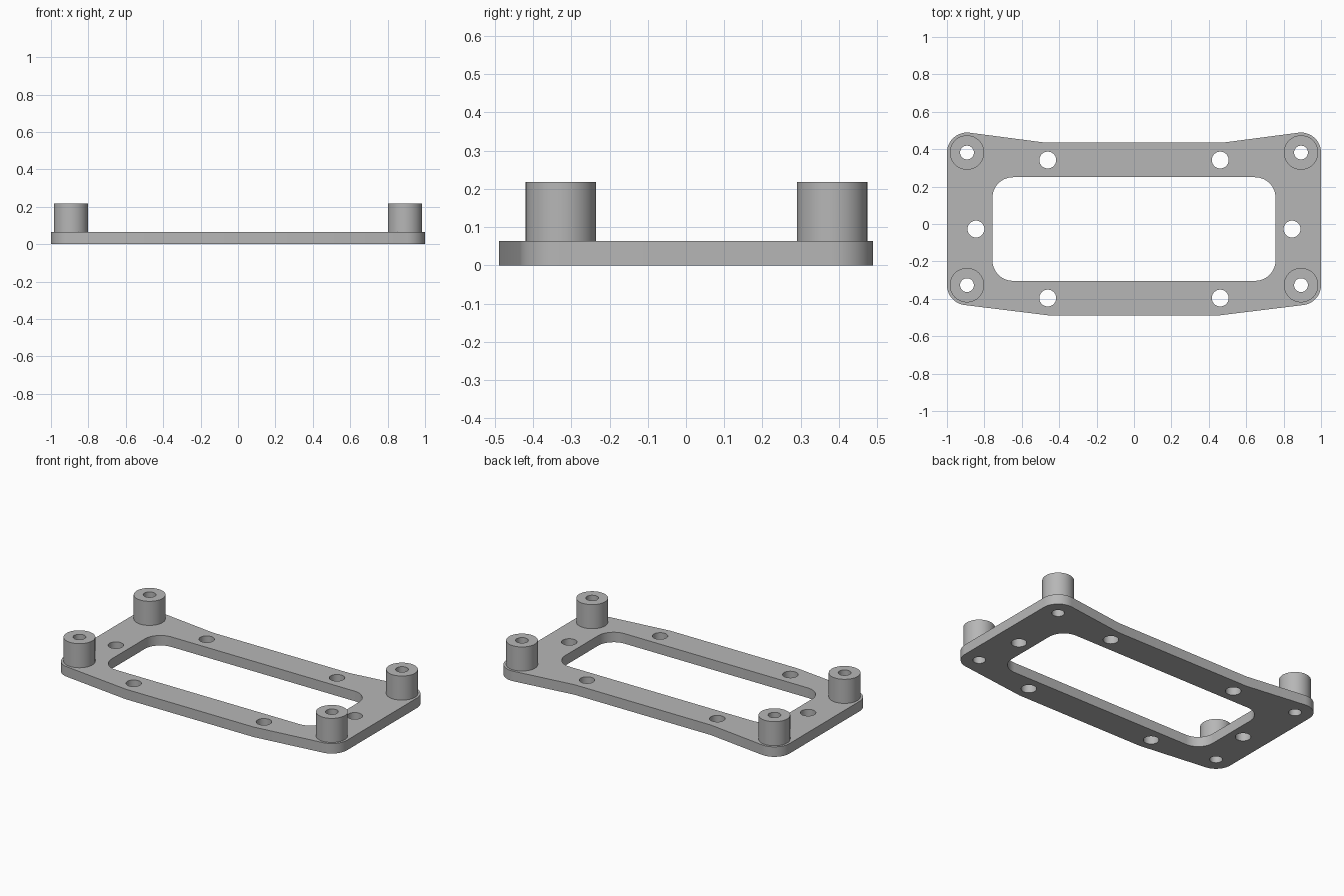
import bpy, bmesh
from math import acos, atan2, cos, pi, radians, sin, tau
from mathutils import Matrix, Vector

PLATE_TOP, POST_TOP = 0.064, 0.218
POST_X, POST_YS = 0.893, (0.382, -0.327)
POST_R, BORE_R, CORNER_R = 0.092, 0.037, 0.107
SCREW_R, MID_Y = 0.045, -0.027

cube = bpy.data.objects.get("Cube")
if cube:
    bpy.data.objects.remove(cube, do_unlink=True)

grey = bpy.data.materials.new("plain grey")
grey.use_nodes = True
grey.diffuse_color = (0.47, 0.47, 0.47, 1)
grey.node_tree.nodes["Principled BSDF"].inputs["Base Color"].default_value = grey.diffuse_color


def arc(cx, cy, r, start, end, steps=12):
    angles = [start + (end - start) * i / steps for i in range(steps + 1)]
    return [Vector((cx + r * cos(a), cy + r * sin(a))) for a in angles]


def circle(cx, cy, r, steps=48):
    return arc(cx, cy, r, 0, tau, steps)[:-1]


def tangent_angle(knee, y, side):
    # Angle on the corner circle where a line from the knee touches it
    d = Vector((knee[0] - POST_X, knee[1] - y))
    return atan2(d.y, d.x) - side * acos(CORNER_R / d.length)


def finish(bm, name):
    bmesh.ops.remove_doubles(bm, verts=bm.verts, dist=0.0001)
    bmesh.ops.recalc_face_normals(bm, faces=bm.faces)
    mesh = bpy.data.meshes.new(name)
    bm.to_mesh(mesh)
    bm.free()
    mesh.materials.append(grey)
    obj = bpy.data.objects.new(name, mesh)
    bpy.context.collection.objects.link(obj)
    bpy.ops.object.select_all(action='DESELECT')
    obj.select_set(True)
    bpy.context.view_layer.objects.active = obj
    bpy.ops.object.shade_smooth_by_angle(angle=radians(30))
    return obj


# Plate outline: right half from front to back, then mirrored
back_y, front_y = POST_YS
front_knee, back_knee = Vector((0.452, -0.489)), Vector((0.482, 0.436))
right = [front_knee]
right += arc(POST_X, front_y, CORNER_R, tangent_angle(front_knee, front_y, -1) - tau
             if tangent_angle(front_knee, front_y, -1) > pi else
             tangent_angle(front_knee, front_y, -1), 0)
right += arc(POST_X, back_y, CORNER_R, 0, tangent_angle(back_knee, back_y, 1))
right.append(back_knee)
outline = right + [Vector((-p.x, p.y)) for p in reversed(right)]

# Rounded central window
wx, wy, wr = 0.757, 0.277, 0.11
window = []
for i, (sx, sy) in enumerate(((1, 1), (-1, 1), (-1, -1), (1, -1))):
    window += arc(sx * (wx - wr), MID_Y + sy * (wy - wr), wr, i * pi / 2, (i + 1) * pi / 2)

# Screw holes and post bores
loops = [outline, window]
for s in (-1, 1):
    loops.append(circle(s * 0.845, MID_Y, SCREW_R))
    loops += [circle(s * 0.461, MID_Y + t * 0.369, SCREW_R) for t in (-1, 1)]
    loops += [circle(s * POST_X, y, BORE_R) for y in POST_YS]

# Base plate: filled flat curve with holes, extruded
curve = bpy.data.curves.new("plate_profile", 'CURVE')
curve.dimensions, curve.fill_mode = '2D', 'BOTH'
curve.extrude = PLATE_TOP / 2
for loop in loops:
    spline = curve.splines.new('POLY')
    spline.points.add(len(loop) - 1)
    for point, p in zip(spline.points, loop):
        point.co = (p.x, p.y, 0, 1)
    spline.use_cyclic_u = True
helper = bpy.data.objects.new("plate_profile", curve)
bpy.context.collection.objects.link(helper)
bpy.context.view_layer.update()
flat = helper.evaluated_get(bpy.context.evaluated_depsgraph_get()).to_mesh()
bm = bmesh.new()
bm.from_mesh(flat)
bmesh.ops.translate(bm, verts=bm.verts, vec=(0, 0, PLATE_TOP / 2))
bpy.data.objects.remove(helper, do_unlink=True)
finish(bm, "base_plate")

# Hollow standoff posts: a spun ring section at each corner
for sx, x_name in ((-1, "right"), (1, "left")):
    for y, y_name in zip(POST_YS, ("back", "front")):
        bm = bmesh.new()
        section = [(BORE_R, PLATE_TOP), (POST_R, PLATE_TOP), (POST_R, POST_TOP), (BORE_R, POST_TOP)]
        verts = [bm.verts.new((r, 0, z)) for r, z in section]
        edges = [bm.edges.new((verts[i - 1], verts[i])) for i in range(4)]
        bmesh.ops.spin(bm, geom=verts + edges, cent=(0, 0, 0), axis=(0, 0, 1),
                       angle=tau, steps=48, use_merge=True)
        bmesh.ops.transform(bm, matrix=Matrix.Translation((sx * POST_X, y, 0)), verts=bm.verts)
        finish(bm, f"{y_name}_{x_name}_post")
